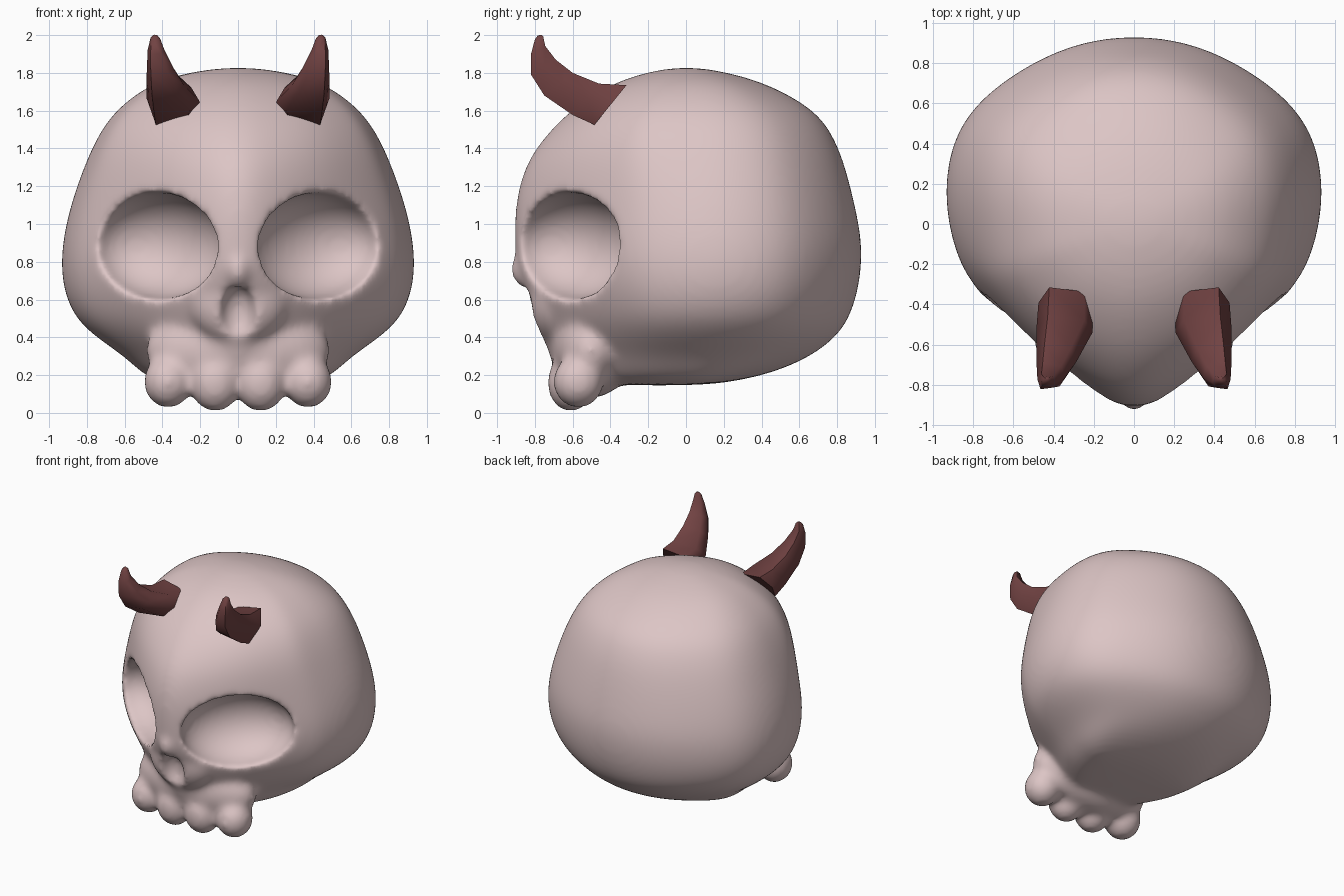
import bpy, bmesh, math
from mathutils import Matrix, Vector

if "Cube" in bpy.data.objects:
    bpy.data.objects.remove(bpy.data.objects["Cube"])


def material(name, rgb):
    m = bpy.data.materials.new(name)
    m.diffuse_color = (*rgb, 1)
    m.use_nodes = True
    m.node_tree.nodes["Principled BSDF"].inputs["Base Color"].default_value = m.diffuse_color
    return m


bone = material("pale pink bone", (0.72, 0.56, 0.56))
horn_red = material("dark red horn", (0.165, 0.055, 0.055))


def make_object(name, bm, mat=None):
    bmesh.ops.recalc_face_normals(bm, faces=bm.faces)
    me = bpy.data.meshes.new(name)
    bm.to_mesh(me)
    bm.free()
    ob = bpy.data.objects.new(name, me)
    bpy.context.collection.objects.link(ob)
    if mat:
        me.materials.append(mat)
    return ob


def loft(bm, rings):
    """Skin closed rings of equal length and cap both ends."""
    vs = [[bm.verts.new(p) for p in r] for r in rings]
    n = len(vs[0])
    for a, b in zip(vs, vs[1:]):
        for i in range(n):
            j = (i + 1) % n
            bm.faces.new((a[i], a[j], b[j], b[i]))
    bm.faces.new(vs[0])
    bm.faces.new(vs[-1])


def ellipsoid(bm, centre, radii, turn=0.0):
    m = (Matrix.Translation(centre) @ Matrix.Rotation(turn, 4, 'Z')
         @ Matrix.Diagonal((*radii, 1)))
    bmesh.ops.create_uvsphere(bm, u_segments=32, v_segments=20, radius=1, matrix=m)


def bake(ob):
    """Replace the mesh by its modified result."""
    dg = bpy.context.evaluated_depsgraph_get()
    me = bpy.data.meshes.new_from_object(ob.evaluated_get(dg))
    ob.modifiers.clear()
    ob.data = me


# Cranium: half outline seen from above (back to front), scaled per level
outline = [(0, 1), (.27, .97), (.54, .86), (.81, .67), (.95, .47), (1, .22),
           (.98, 0), (.935, -.17), (.87, -.32), (.64, -.59), (.41, -.80),
           (.16, -.97), (0, -1.02)]
# height, half width, front reach, back reach
levels = [(.145, .34, .56, .08), (.17, .44, .63, .28), (.22, .52, .68, .48),
          (.30, .60, .71, .66), (.40, .75, .74, .79), (.50, .86, .78, .86),
          (.64, .92, .84, .905), (.78, .935, .885, .925), (.92, .925, .89, .925),
          (1.1, .885, .89, .89), (1.3, .815, .845, .84), (1.45, .75, .75, .785),
          (1.6, .655, .61, .69), (1.74, .47, .40, .44), (1.80, .28, .22, .23),
          (1.828, .08, .07, .07)]
rings = []
for z, w, f, b in levels:
    k = .7 * min(1, max(0, (z - 1.15) / .4))   # rounder forehead higher up
    half = []
    for x, t in outline:
        if t < 0:
            t = t * (1 - k) - k * math.sqrt(max(0, 1 - x * x))
        half.append((x * w * 1.012, t * (b if t > 0 else f) * 1.015, z))
    rings.append(half + [(-x, y, zz) for x, y, zz in half[-2:0:-1]])
bm = bmesh.new()
loft(bm, rings)
skull = make_object("skull", bm)
sub = skull.modifiers.new("round", 'SUBSURF')
sub.levels = sub.render_levels = 2
bake(skull)

# Upper jaw, snout, nose tip and teeth, fused with the cranium
bm = bmesh.new()
bm.from_mesh(skull.data)
ellipsoid(bm, (0, -.50, .33), (.49, .215, .25))
ellipsoid(bm, (0, -.68, .60), (.27, .16, .24))
ellipsoid(bm, (0, -.845, .76), (.07, .085, .10))
for s in (-1, 1):
    ellipsoid(bm, (s * .37, -.57, .165), (.13, .135, .14))
    ellipsoid(bm, (s * .12, -.61, .16), (.135, .125, .155))
fused = make_object("skull_fused", bm)
bpy.data.objects.remove(skull)
skull = fused
skull.name = "skull"

# Cutters for the eye sockets and nose opening
cutters = []
for s in (-1, 1):
    bm = bmesh.new()
    ellipsoid(bm, (s * .42, -.605, .885), (.405, .285, .28), s * math.radians(41))
    cutters.append(make_object("socket_cutter", bm))
bm = bmesh.new()
ellipsoid(bm, (0, -.83, .52), (.095, .10, .155))
cutters.append(make_object("nose_cutter", bm))


def remesh():
    r = skull.modifiers.new("remesh", 'REMESH')
    r.mode = 'VOXEL'
    r.voxel_size = .018


remesh()
bake(skull)
for c in cutters:
    c.hide_render = True
    cut = skull.modifiers.new("cut", 'BOOLEAN')
    cut.operation = 'DIFFERENCE'
    cut.solver = 'EXACT'
    cut.object = c
remesh()
soft = skull.modifiers.new("soften", 'SMOOTH')
soft.factor = .5
soft.iterations = 22
bake(skull)
for c in cutters:
    bpy.data.objects.remove(c)
skull.data.materials.clear()
skull.data.materials.append(bone)
for p in skull.data.polygons:
    p.use_smooth = True
    p.material_index = 0

# Horns: six-sided sections swept forward and up
section = [(1, .1), (.6, 1), (-.7, .75), (-1, -.1), (-.6, -.8), (.7, -1)]
# centre x, y, z, half width, half thickness vector in y and z
path = [(.34, -.40, 1.63, .135, .085, .105), (.345, -.53, 1.66, .14, .07, .083),
        (.385, -.675, 1.74, .10, .075, .06), (.412, -.755, 1.83, .07, .065, .04),
        (.433, -.783, 1.92, .045, .038, .022), (.438, -.778, 1.985, .025, .022, .008),
        (.438, -.775, 2.0, .01, .01, .002)]
for s, name in ((-1, "left_horn"), (1, "right_horn")):
    bm = bmesh.new()
    loft(bm, [[Vector((s * (x + u * w), y + v * ty, z + v * tz)) for u, v in section]
              for x, y, z, w, ty, tz in path])
    horn = make_object(name, bm, horn_red)
    bpy.ops.object.select_all(action='DESELECT')
    horn.select_set(True)
    bpy.context.view_layer.objects.active = horn
    bpy.ops.object.shade_smooth_by_angle(angle=math.radians(62))
